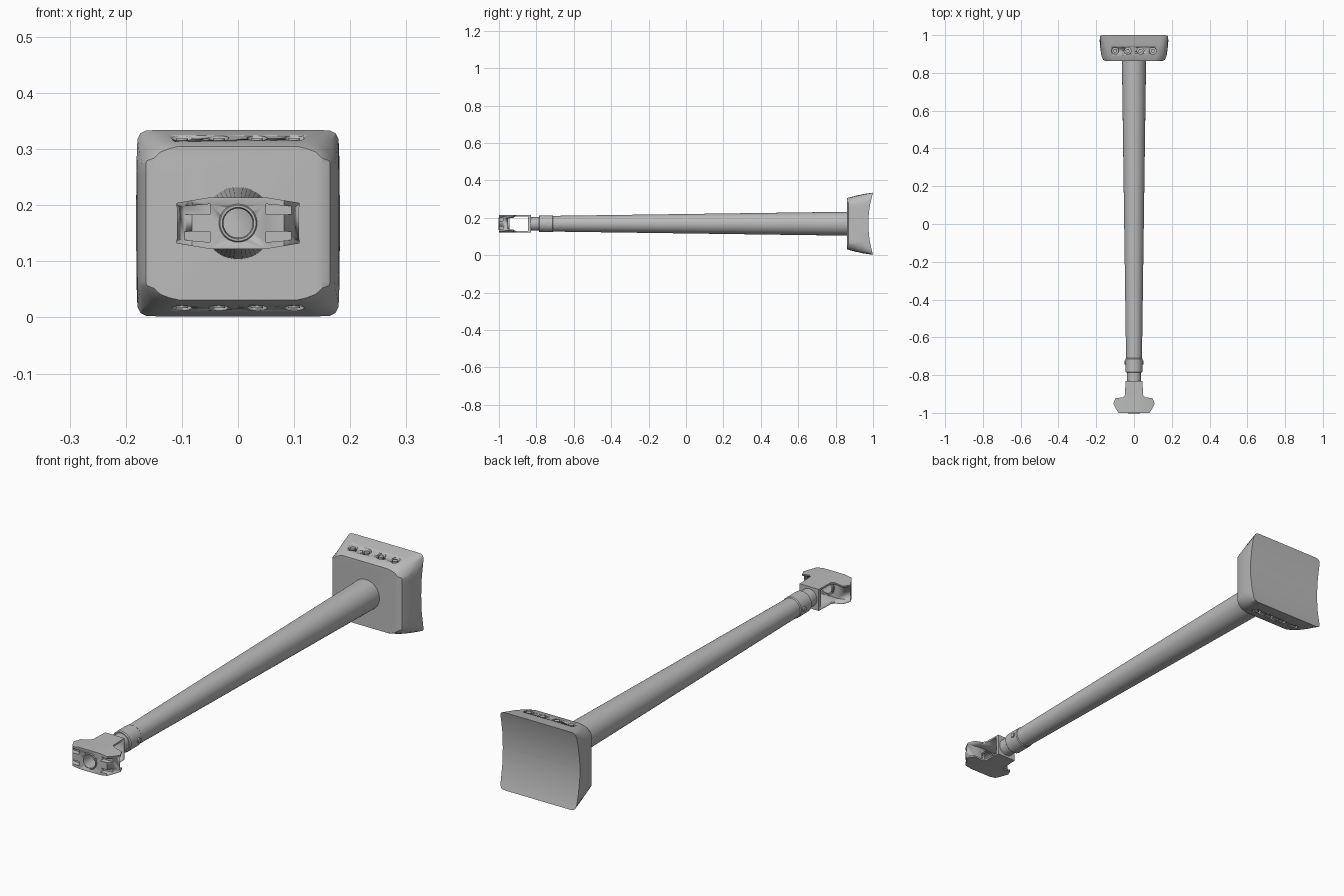
import bpy, bmesh, math
from mathutils import Vector

if "Cube" in bpy.data.objects:
    bpy.data.objects.remove(bpy.data.objects["Cube"])

ZC = 0.168  # height of the long axis
grey = bpy.data.materials.new("plain grey")
grey.diffuse_color = (0.5, 0.5, 0.5, 1)
grey.use_nodes = True
grey.node_tree.nodes["Principled BSDF"].inputs["Base Color"].default_value = grey.diffuse_color


def finish(name, bm, angle=35):
    bmesh.ops.recalc_face_normals(bm, faces=bm.faces)
    me = bpy.data.meshes.new(name)
    bm.to_mesh(me)
    bm.free()
    ob = bpy.data.objects.new(name, me)
    bpy.context.collection.objects.link(ob)
    me.materials.append(grey)
    bpy.context.view_layer.objects.active = ob
    bpy.ops.object.select_all(action='DESELECT')
    ob.select_set(True)
    bpy.ops.object.shade_smooth_by_angle(angle=math.radians(angle))
    return ob


def loft(name, rings, closed=False, angle=35):
    """Skin a list of equal-length rings; cap the ends unless closed."""
    bm = bmesh.new()
    vs = [[bm.verts.new(p) for p in r] for r in rings]
    n = len(rings[0])
    pairs = list(zip(vs, vs[1:])) + ([(vs[-1], vs[0])] if closed else [])
    for a, b in pairs:
        for i in range(n):
            bm.faces.new((a[i], a[(i + 1) % n], b[(i + 1) % n], b[i]))
    if not closed:
        bm.faces.new(vs[0])
        bm.faces.new(vs[-1])
    return finish(name, bm, angle)


def turned(name, profile, sides=40):
    """Turned part along y from (y, radius) pairs."""
    return loft(name, [[(r * math.cos(2 * math.pi * i / sides), y,
                         ZC + r * math.sin(2 * math.pi * i / sides))
                        for i in range(sides)] for y, r in profile])


def rod(name, centre, radius, length, axis, sides=24):
    bm = bmesh.new()
    bmesh.ops.create_cone(bm, cap_ends=True, segments=sides, radius1=radius,
                          radius2=radius, depth=length)
    rot = Vector((0, 0, 1)).rotation_difference(Vector(axis))
    for v in bm.verts:
        v.co = rot @ v.co + Vector(centre)
    return finish(name, bm)


def prism(name, outline, half, wing_half):
    """Upright plan outline whose height narrows towards the wing tips."""
    bm = bmesh.new()
    f = bm.faces.new([bm.verts.new((x, y, -1)) for x, y in outline])
    ext = bmesh.ops.extrude_face_region(bm, geom=[f])
    for v in ext['geom']:
        if isinstance(v, bmesh.types.BMVert):
            v.co.z = 1
    for s in (-0.05, 0.05):
        bmesh.ops.bisect_plane(bm, geom=bm.verts[:] + bm.edges[:] + bm.faces[:],
                               plane_co=(s, 0, 0), plane_no=(1, 0, 0))
    for v in bm.verts:
        t = max(0, abs(v.co.x) - 0.05) / 0.06
        v.co.z = ZC + math.copysign(half + (wing_half - half) * t, v.co.z)
    return finish(name, bm, 20)


def cut(ob, cutter):
    cutter.hide_render = True
    cutter.hide_viewport = True
    m = ob.modifiers.new("cut", 'BOOLEAN')
    m.operation = 'DIFFERENCE'
    m.solver = 'EXACT'
    m.object = cutter


# Pad block: a cut-corner front flaring to a rounded square, hollowed back
def mirrored(quarter):
    """Quarter (x, y, z) from the side to the top, mirrored into a ring."""
    q = quarter
    return ([(x, y, ZC + z) for x, y, z in q]
            + [(-x, y, ZC + z) for x, y, z in reversed(q)]
            + [(-x, y, ZC - z) for x, y, z in q]
            + [(x, y, ZC - z) for x, y, z in reversed(q)])


def back_y(z):
    return 1.0 - 0.025 * (1 - min(1, (z / 0.166) ** 2))


heights = [0.0005, 0.03, 0.06, 0.085, 0.105]
front = [(0.150, 0.862, z) for z in heights] + [
    (0.150, 0.862, 0.116), (0.138, 0.862, 0.127), (0.122, 0.862, 0.133), (0.105, 0.862, 0.137)]
round1 = [(0.164, 0.870, z) for z in heights] + [
    (0.163, 0.870, 0.111), (0.146, 0.868, 0.126), (0.128, 0.867, 0.135), (0.108, 0.867, 0.139)]
round2 = [(0.173, 0.893, z) for z in heights] + [
    (0.171, 0.893, 0.111), (0.156, 0.893, 0.131), (0.138, 0.892, 0.143), (0.115, 0.890, 0.145)]
middle = [(0.180, 0.94, z) for z in heights[:4]] + [
    (0.179, 0.94, 0.100), (0.176, 0.945, 0.125), (0.166, 0.945, 0.146),
    (0.150, 0.945, 0.156), (0.125, 0.945, 0.158)]
back = [(x, back_y(z), z) for x, z in (
    (0.182, 0.0005), (0.182, 0.03), (0.181, 0.06), (0.181, 0.10), (0.180, 0.135),
    (0.179, 0.150), (0.174, 0.160), (0.164, 0.165), (0.145, 0.166))]
pad = loft("pad_block", [mirrored(r) for r in (front, round1, round2, middle, back)], angle=30)

# Hollowed back of the pad: replace the flat cap by strips across the width
bm = bmesh.new()
bm.from_mesh(pad.data)
cap = max(bm.faces, key=lambda f: f.calc_center_median().y if len(f.verts) > 4 else -9)
ring = sorted(cap.verts, key=lambda v: v.co.z)
bmesh.ops.delete(bm, geom=[cap], context='FACES_ONLY')
rows = [sorted(ring[i:i + 2], key=lambda v: v.co.x) for i in range(0, len(ring), 2)]
for a, b in zip(rows, rows[1:]):
    bm.faces.new((a[0], a[1], b[1], b[0]))
bmesh.ops.recalc_face_normals(bm, faces=bm.faces)
bm.to_mesh(pad.data)
bm.free()
bpy.context.view_layer.objects.active = pad
bpy.ops.object.select_all(action='DESELECT')
pad.select_set(True)
bpy.ops.object.shade_smooth_by_angle(angle=math.radians(30))

# Bolt pockets with bolts along the top and bottom slopes
for side in (1, -1):
    for x in (-0.1, -0.034, 0.034, 0.1):
        cut(pad, rod("bolt_pocket_cutter", (x, 0.917, ZC + side * 0.167), 0.018, 0.06, (0, 0, 1)))
        rod("bolt", (x, 0.917, ZC + side * 0.141), 0.0105, 0.02, (0, 0, 1), 16)

# Tapered shaft, collar and neck
turned("shaft", [(-0.715, 0.042), (0.868, 0.064)], 48)
turned("collar", [(-0.787, 0.041), (-0.783, 0.045), (-0.714, 0.045), (-0.710, 0.042)])
turned("neck", [(-0.84, 0.037), (-0.78, 0.037)])
for s in (1, -1):
    rod("collar_pin", (s * 0.044, -0.733, ZC), 0.010, 0.012, (1, 0, 0), 16)

# Yoke head: T-shaped plan, open through the sides
half_plan = [(0.082, -1.0), (0.092, -0.985), (0.110, -0.95), (0.097, -0.922),
             (0.058, -0.918), (0.048, -0.908), (0.045, -0.83)]
yoke = prism("yoke_head", half_plan + [(-x, y) for x, y in reversed(half_plan)], 0.046, 0.036)
cut(yoke, prism("yoke_window_cutter",
                [(0.2, -0.952), (0.2, -0.845), (-0.2, -0.845), (-0.2, -0.952)], 0.038, 0.029))
cut(yoke, rod("yoke_hole_cutter", (0, -0.975, ZC), 0.028, 0.1, (0, 1, 0), 40))

# Grooves across the front of each wing
for s in (1, -1):
    for g in (1, -1):
        x0, x1 = s * 0.05, s * 0.13
        z0, z1, z2 = g * 0.015, g * 0.034, g * 0.027
        cut(yoke, loft("wing_groove_cutter", [
            [(x, y, ZC + z) for y, z in ((-1.02, z0), (-1.02, zt), (-0.978, zt), (-0.978, z0))]
            for x, zt in ((x0, z1), (x1, z2))]))

# Bushing lining the yoke hole
turned("hole_bushing", [(-0.945, 0.034), (-1.0, 0.034), (-1.003, 0.032),
                        (-1.003, 0.028), (-0.945, 0.026)])
bush = bpy.data.objects["hole_bushing"]
bm = bmesh.new()
bm.from_mesh(bush.data)
bmesh.ops.delete(bm, geom=[f for f in bm.faces if len(f.verts) > 4], context='FACES_ONLY')
bm.to_mesh(bush.data)
bm.free()
